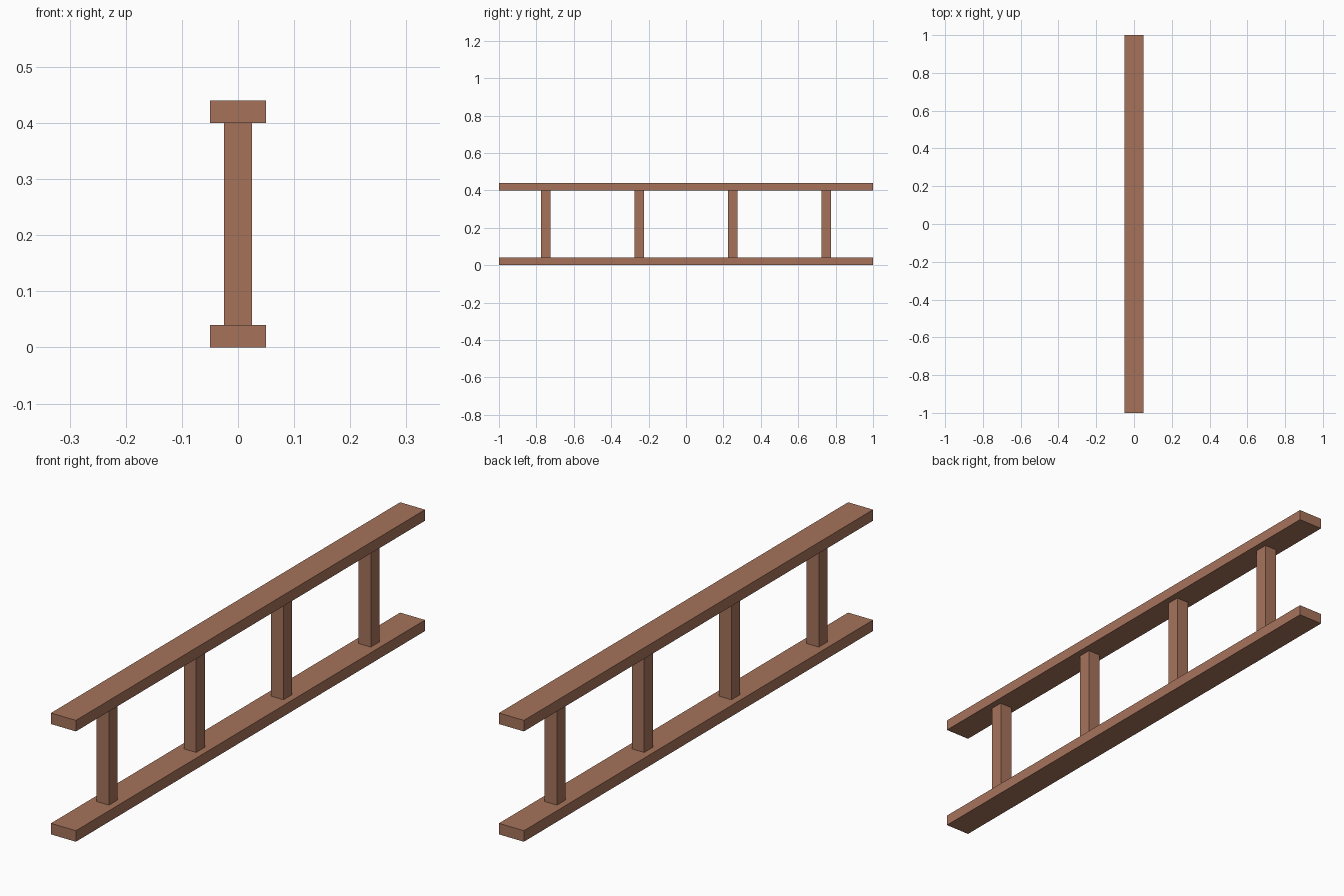
import bpy

if "Cube" in bpy.data.objects:
    bpy.data.objects.remove(bpy.data.objects["Cube"])

wood = bpy.data.materials.new("brown wood")
wood.diffuse_color = (0.38, 0.17, 0.105, 1.0)
wood.use_nodes = True
wood.node_tree.nodes["Principled BSDF"].inputs["Base Color"].default_value = wood.diffuse_color


def box(name, size, location):
    bpy.ops.mesh.primitive_cube_add(size=1, location=location)
    obj = bpy.context.object
    obj.name = name
    obj.scale = size
    bpy.ops.object.transform_apply(location=False, rotation=False, scale=True)
    obj.data.materials.append(wood)
    return obj


# Long horizontal rails
box("bottom_rail", (0.10, 2.0, 0.04), (0, 0, 0.02))
box("top_rail", (0.10, 2.0, 0.04), (0, 0, 0.42))

# Square posts standing between the rails
for i, y in enumerate((-0.75, -0.25, 0.25, 0.75), 1):
    box(f"post_{i}", (0.05, 0.05, 0.36), (0, y, 0.22))
